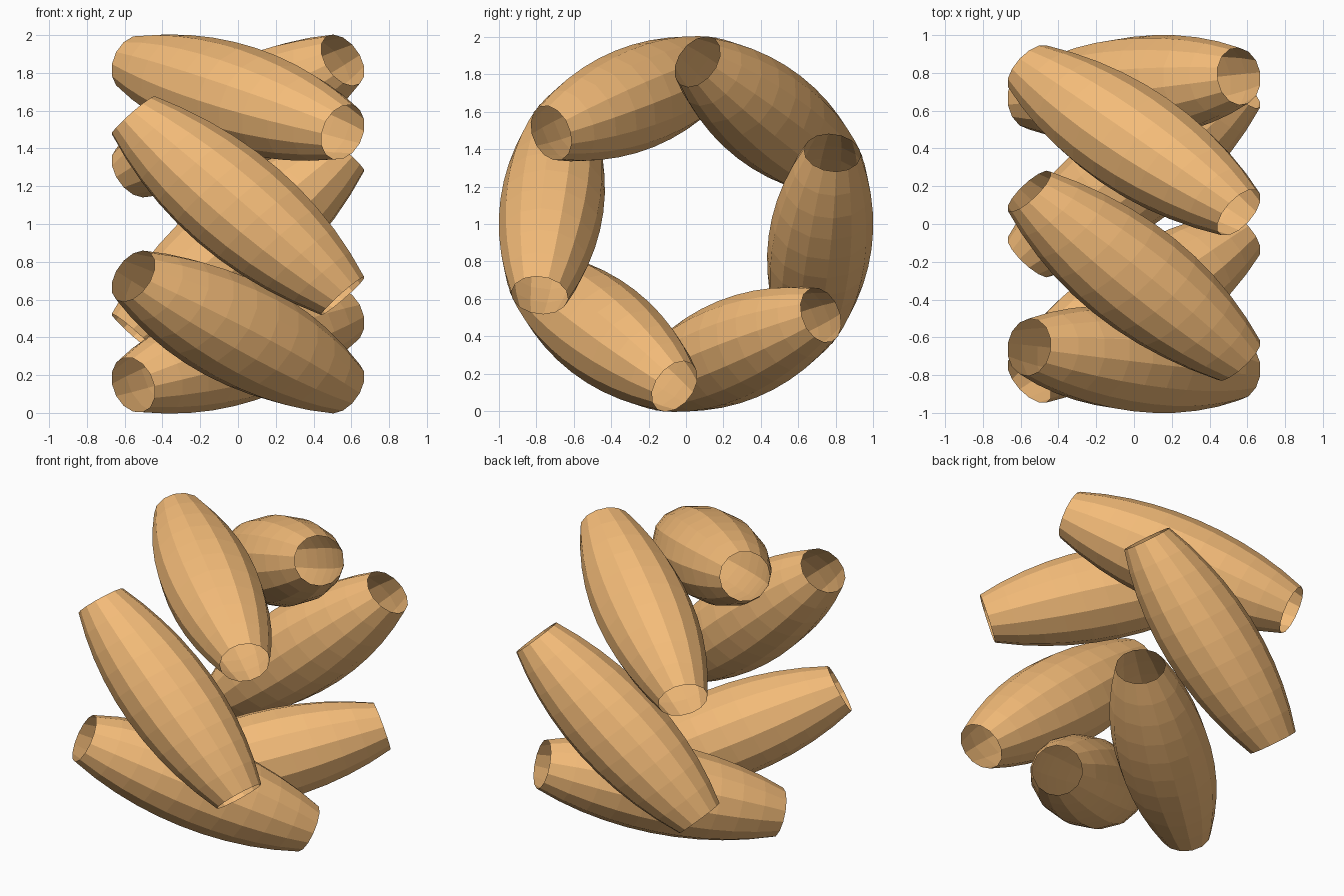
import bpy, bmesh
from math import sin, cos, pi, sqrt, radians
from mathutils import Vector

if "Cube" in bpy.data.objects:
    bpy.data.objects.remove(bpy.data.objects["Cube"])

SIDES, RINGS = 14, 10
HALF_X, HALF_T, MID_R = 0.555, 0.483, 0.723   # half axis along x / around ring, ring radius

mat = bpy.data.materials.new("orange")
mat.diffuse_color = (0.9, 0.5, 0.19, 1)
mat.use_nodes = True
mat.node_tree.nodes["Principled BSDF"].inputs["Base Color"].default_value = mat.diffuse_color


def barrel_mesh(angle):
    """Open-ended barrel leaning across the ring, its outer side following a unit circle."""
    radial = Vector((0, cos(angle), sin(angle)))
    tangent = Vector((0, -sin(angle), cos(angle)))
    across = Vector((0.754, 0, 0)) - 0.656 * tangent   # skewed section direction
    bm = bmesh.new()
    rings = []
    for i in range(RINGS + 1):
        f = 2 * i / RINGS - 1
        c = Vector((HALF_X * f, 0, 1)) + tangent * HALF_T * f + radial * MID_R
        r = sqrt(1 - (HALF_T * f) ** 2) - MID_R
        w = 0.153 + 0.139 * (1 - f * f)
        rings.append([bm.verts.new(c + radial * r * cos(2 * pi * k / SIDES)
                                   + across * w * sin(2 * pi * k / SIDES))
                      for k in range(SIDES)])
    for a, b in zip(rings, rings[1:]):
        for k in range(SIDES):
            n = (k + 1) % SIDES
            bm.faces.new((a[k], a[n], b[n], b[k]))
    # make the wall face outwards
    bm.normal_update()
    f0 = bm.faces[:][SIDES * (RINGS // 2)]
    mid = Vector((0, 0, 1)) + radial * MID_R
    if f0.normal.dot(f0.calc_center_median() - mid) < 0:
        bmesh.ops.reverse_faces(bm, faces=bm.faces[:])
    me = bpy.data.meshes.new("barrel")
    bm.to_mesh(me)
    bm.free()
    me.materials.append(mat)
    return me


# six barrels around the x axis
for n in range(6):
    ob = bpy.data.objects.new(f"barrel_{n + 1}", barrel_mesh(radians(52.25 + 60 * n)))
    bpy.context.collection.objects.link(ob)
